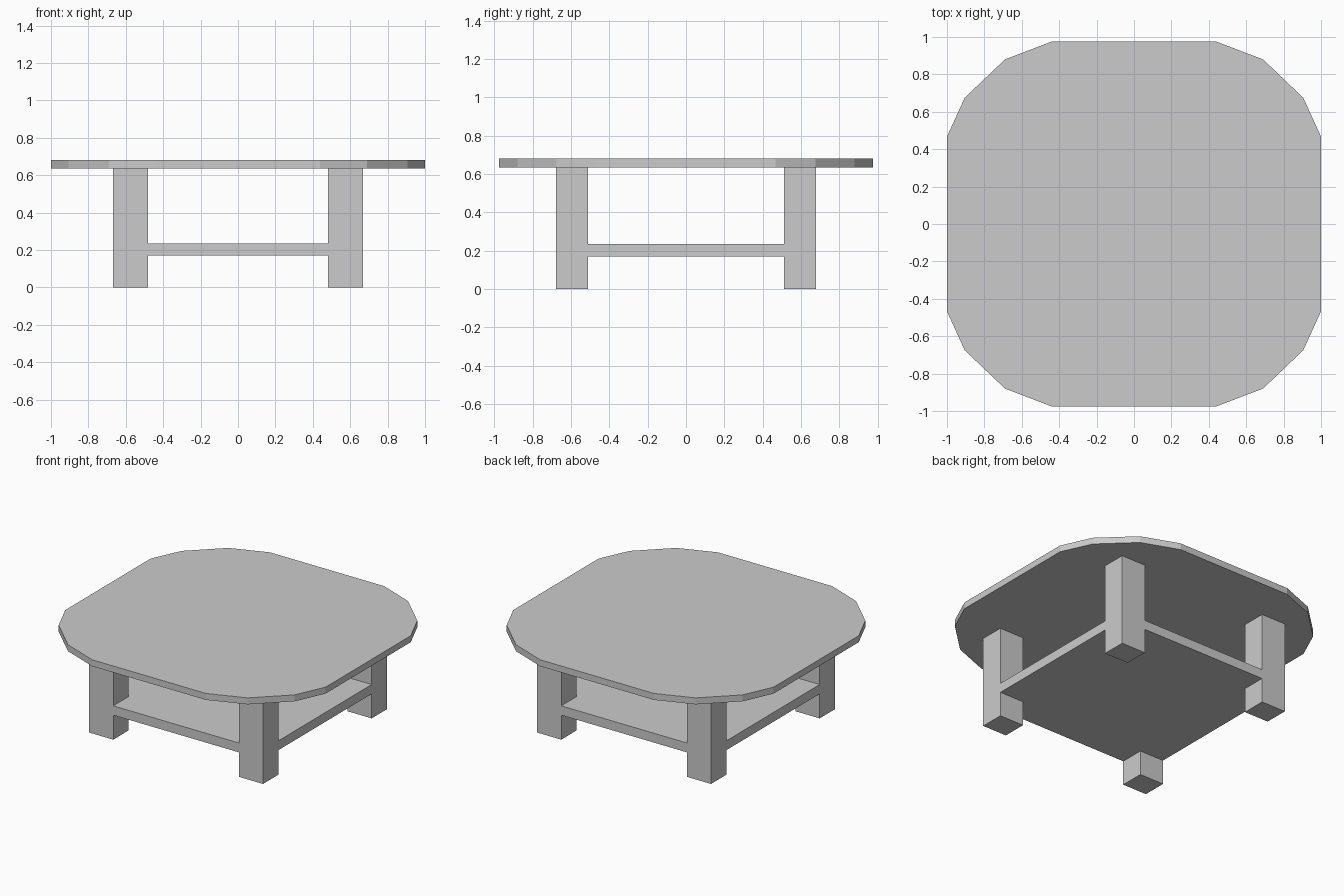
import bpy, bmesh

if "Cube" in bpy.data.objects:
    bpy.data.objects.remove(bpy.data.objects["Cube"])

LEG_X = (0.482, 0.668)   # inner and outer leg faces
LEG_Y = (0.512, 0.68)
TOP_Z = (0.635, 0.68)
SHELF_Z = (0.17, 0.235)


def slab(name, outline, z0, z1):
    """Extrude a counter-clockwise outline from z0 to z1."""
    bm = bmesh.new()
    face = bm.faces.new([bm.verts.new((x, y, z0)) for x, y in outline])
    ext = bmesh.ops.extrude_face_region(bm, geom=[face], use_keep_orig=True)
    moved = [g for g in ext["geom"] if isinstance(g, bmesh.types.BMVert)]
    bmesh.ops.translate(bm, verts=moved, vec=(0, 0, z1 - z0))
    bmesh.ops.recalc_face_normals(bm, faces=bm.faces)
    mesh = bpy.data.meshes.new(name)
    bm.to_mesh(mesh)
    bm.free()
    obj = bpy.data.objects.new(name, mesh)
    bpy.context.collection.objects.link(obj)
    return obj


def four_corners(quarter):
    """Mirror a quarter outline (listed from +x side to +y side) all round."""
    q2 = [(-x, y) for x, y in reversed(quarter)]
    q3 = [(-x, -y) for x, y in quarter]
    q4 = [(x, -y) for x, y in reversed(quarter)]
    return quarter + q2 + q3 + q4


# table top with faceted rounded corners
slab("table_top", four_corners([(1.0, 0.467), (0.905, 0.675), (0.69, 0.88), (0.438, 0.976)]), *TOP_Z)

# lower shelf, notched around the legs and flush with their outer faces
(xi, xo), (yi, yo) = LEG_X, LEG_Y
slab("lower_shelf", four_corners([(xo, yi), (xi, yi), (xi, yo)]), *SHELF_Z)

# four square legs
for sx, side in ((-1, "left"), (1, "right")):
    for sy, end in ((-1, "front"), (1, "back")):
        x0, x1 = sorted((sx * xi, sx * xo))
        y0, y1 = sorted((sy * yi, sy * yo))
        slab(f"{end}_{side}_leg", [(x0, y0), (x1, y0), (x1, y1), (x0, y1)], 0, TOP_Z[0])
